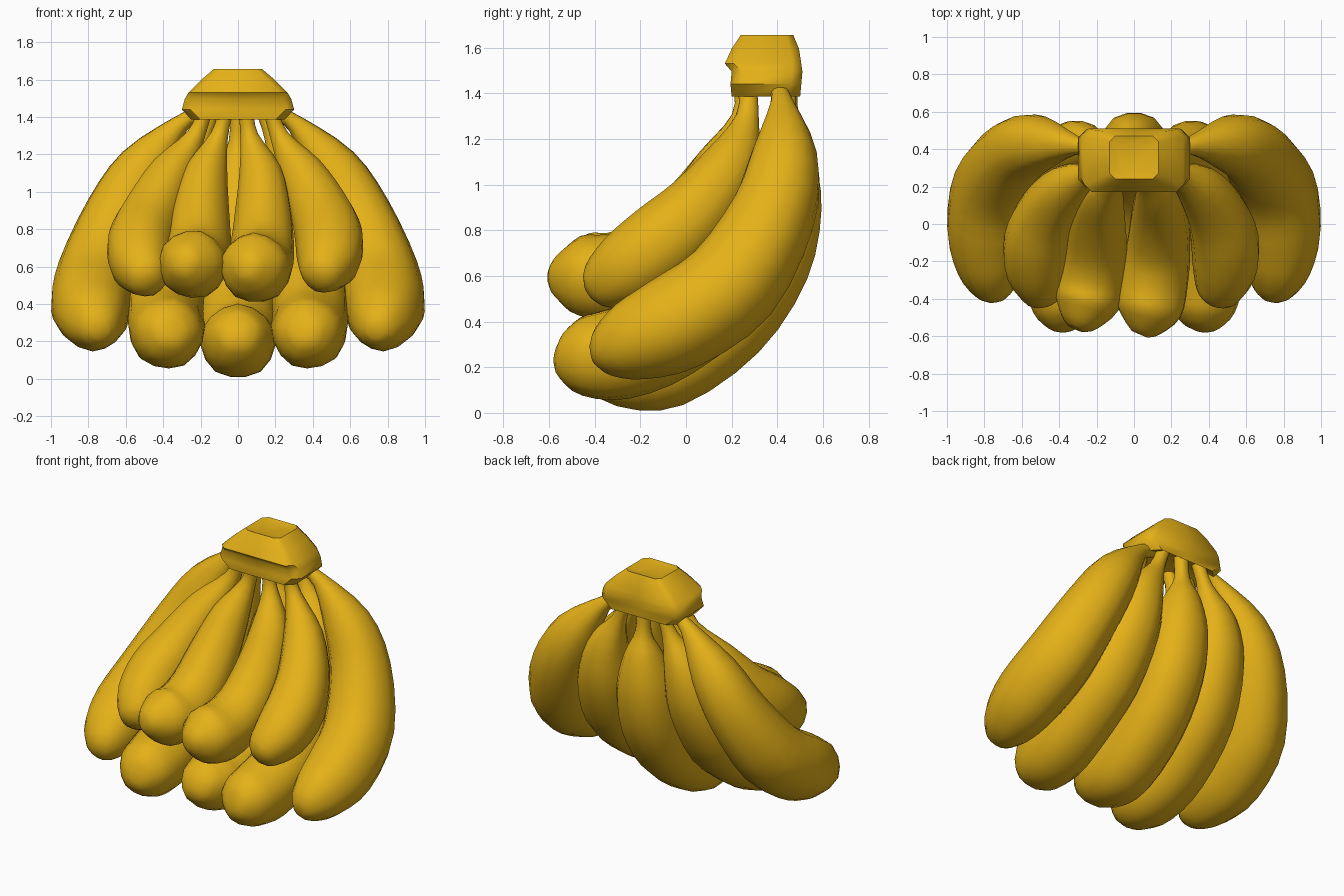
import bpy, bmesh, math
from mathutils import Vector

if "Cube" in bpy.data.objects:
    bpy.data.objects.remove(bpy.data.objects["Cube"])

mat = bpy.data.materials.new("banana_yellow")
mat.diffuse_color = (0.78, 0.44, 0.009, 1)
mat.use_nodes = True
mat.node_tree.nodes["Principled BSDF"].inputs["Base Color"].default_value = mat.diffuse_color


def finish(name, bm, angle):
    bmesh.ops.recalc_face_normals(bm, faces=bm.faces[:])
    me = bpy.data.meshes.new(name)
    bm.to_mesh(me)
    bm.free()
    ob = bpy.data.objects.new(name, me)
    bpy.context.collection.objects.link(ob)
    me.materials.append(mat)
    bpy.ops.object.select_all(action='DESELECT')
    ob.select_set(True)
    bpy.context.view_layer.objects.active = ob
    bpy.ops.object.shade_smooth_by_angle(angle=math.radians(angle))
    return ob


def loft(bm, rings):
    loops = [[bm.verts.new(p) for p in r] for r in rings]
    n = len(loops[0])
    for a, b in zip(loops, loops[1:]):
        for i in range(n):
            j = (i + 1) % n
            bm.faces.new((a[i], a[j], b[j], b[i]))
    bm.faces.new(loops[0])
    bm.faces.new(loops[-1])


def spline(pts, steps=3):
    # Catmull-Rom through (x, y, z, radius) points
    p = [Vector(q) for q in pts]
    p = [2 * p[0] - p[1]] + p + [2 * p[-1] - p[-2]]
    out = []
    for a, b, c, d in zip(p, p[1:], p[2:], p[3:]):
        for k in range(steps):
            t = k / steps
            out.append(0.5 * (2 * b + (c - a) * t + (2 * a - 5 * b + 4 * c - d) * t * t
                              + (3 * b - a - 3 * c + d) * t ** 3))
    return out + [p[-2]]


def banana(name, pts, mirror=1, sides=15):
    path = spline([(x * mirror, y, z, r) for x, y, z, r in pts])
    cen = [Vector(q[:3]) for q in path]
    rings = []
    side = Vector((1, 0, 0))
    for i, c in enumerate(cen):
        # wide tangent window keeps the blunt tip rings from crossing
        t = (cen[min(i + 2, len(cen) - 1)] - cen[max(i - 3, 0)]).normalized()
        side = (side - t * side.dot(t)).normalized()
        up = t.cross(side)
        ring = []
        for k in range(sides):
            a = 2 * math.pi * k / sides + math.pi / 2
            r = path[i][3] * (1.01 + 0.02 * math.cos(5 * (a - math.pi / 2)))
            ring.append(c + side * (r * math.cos(a)) + up * (r * math.sin(a)))
        rings.append(ring)
    bm = bmesh.new()
    loft(bm, rings)
    return finish(name, bm, 60)


# Back row: one centre banana and two mirrored pairs
banana("back_banana_centre", [
    (0, .44, 1.45, .045), (0, .45, 1.27, .05), (0, .45, 1.13, .115), (0, .42, .92, .18),
    (0, .35, .66, .2), (0, .17, .4, .205), (0, -.1, .215, .205), (0, -.29, .21, .185),
    (0, -.42, .25, .12), (0, -.46, .27, .045)])
back_inner = [
    (.13, .44, 1.45, .04), (.19, .44, 1.29, .05), (.28, .42, 1.1, .13), (.33, .36, .86, .18),
    (.37, .19, .56, .2), (.39, -.08, .34, .2), (.38, -.3, .255, .2),
    (.37, -.46, .245, .17), (.36, -.545, .25, .1), (.355, -.57, .255, .04)]
back_outer = [
    (.2, .4, 1.42, .04), (.31, .42, 1.36, .05), (.5, .43, 1.13, .145), (.635, .38, .88, .185),
    (.75, .2, .57, .215), (.785, -.05, .395, .213), (.77, -.24, .315, .175),
    (.745, -.36, .27, .11), (.735, -.41, .26, .045)]
for m, side in ((1, "right"), (-1, "left")):
    banana("back_banana_inner_" + side, back_inner, m)
    banana("back_banana_outer_" + side, back_outer, m)

# Front row: shorter bananas lying on top
front_outer = [
    (.17, .27, 1.45, .04), (.22, .27, 1.3, .05), (.34, .2, 1.1, .12), (.44, .06, .9, .16),
    (.49, -.1, .75, .18), (.485, -.26, .63, .165), (.445, -.38, .555, .11), (.43, -.42, .53, .045)]
banana("front_banana_outer_right", front_outer)
banana("front_banana_outer_left",
       [(x + .04 * min(1, 1.45 - z), y, z - .02 * (z < 1), r) for x, y, z, r in front_outer], -1)
banana("front_banana_inner_right", [
    (.04, .25, 1.45, .04), (.06, .25, 1.3, .048), (.12, .17, 1.1, .115), (.135, .05, .88, .15),
    (.13, -.12, .69, .17), (.105, -.3, .6, .185), (.08, -.46, .595, .175),
    (.045, -.555, .595, .1), (.03, -.59, .595, .045)])
banana("front_banana_inner_left", [
    (-.06, .25, 1.45, .04), (-.1, .25, 1.3, .048), (-.17, .17, 1.1, .115), (-.2, .05, .9, .15),
    (-.21, -.12, .71, .17), (-.23, -.28, .62, .18), (-.255, -.42, .615, .172),
    (-.295, -.525, .63, .1), (-.31, -.56, .635, .045)])

# Crown: stacked chamfered rectangles (half width, y front, y back, z, chamfer)
rings = []
for hx, y0, y1, z, c in ((.17, .24, .46, 1.42, .05), (.25, .2, .5, 1.385, .05),
                         (.3, .195, .505, 1.44, .045), (.285, .2, .51, 1.495, .045),
                         (.265, .17, .505, 1.53, .04), (.2, .2, .495, 1.595, .04),
                         (.13, .24, .47, 1.655, .03), (.09, .28, .44, 1.645, .03)):
    outline = [(-hx, y0 + c), (-hx + c, y0), (0, y0), (hx - c, y0), (hx, y0 + c),
               (hx, y1 - c), (hx - c, y1), (0, y1), (-hx + c, y1), (-hx, y1 - c)]
    rings.append([(x, y, z) for x, y in outline])
bm = bmesh.new()
loft(bm, rings)
finish("crown", bm, 50)
